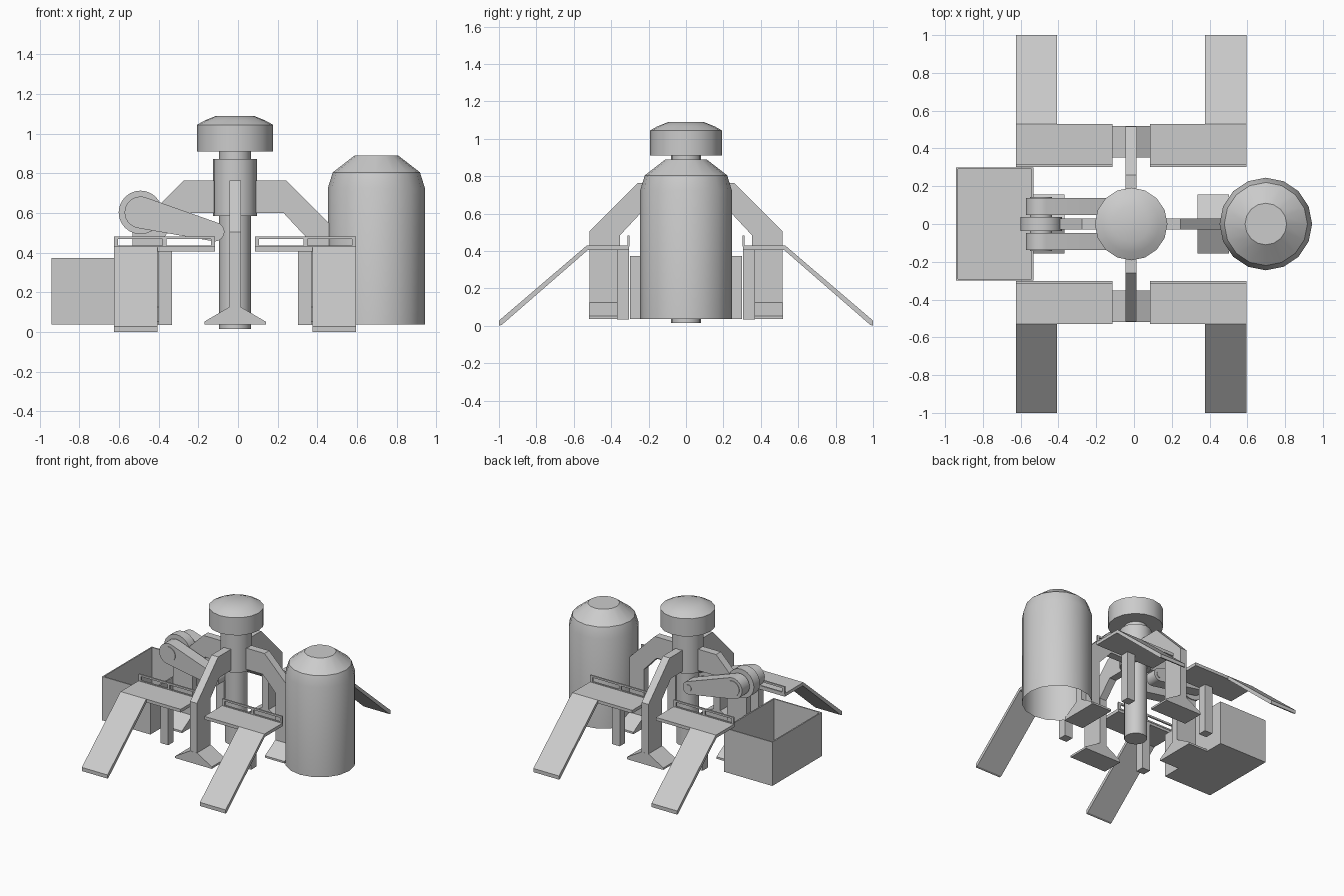
import bpy, bmesh
from math import pi, sin, cos, atan2, acos, hypot, radians
from mathutils import Matrix, Vector

if "Cube" in bpy.data.objects:
    bpy.data.objects.remove(bpy.data.objects["Cube"])

CX = -0.015  # axis of the central column


def finish(bm, name, smooth=False):
    bmesh.ops.recalc_face_normals(bm, faces=bm.faces)
    me = bpy.data.meshes.new(name)
    bm.to_mesh(me)
    bm.free()
    ob = bpy.data.objects.new(name, me)
    bpy.context.collection.objects.link(ob)
    if smooth:
        bpy.ops.object.select_all(action='DESELECT')
        ob.select_set(True)
        bpy.context.view_layer.objects.active = ob
        bpy.ops.object.shade_smooth_by_angle(angle=radians(30))
    return ob


def add_box(bm, x0, x1, y0, y1, z0, z1):
    m = Matrix.Translation(((x0 + x1) / 2, (y0 + y1) / 2, (z0 + z1) / 2))
    m = m @ Matrix.Diagonal((abs(x1 - x0), abs(y1 - y0), abs(z1 - z0), 1))
    return bmesh.ops.create_cube(bm, size=1, matrix=m)['verts']


def add_prism(bm, pts, a, b, place):
    """Extrude a 2D outline from a to b; place(u, v, w) gives the 3D point."""
    r0 = [bm.verts.new(place(u, v, a)) for u, v in pts]
    r1 = [bm.verts.new(place(u, v, b)) for u, v in pts]
    bm.faces.new(r0)
    bm.faces.new(r1)
    n = len(pts)
    for i in range(n):
        j = (i + 1) % n
        bm.faces.new((r0[i], r0[j], r1[j], r1[i]))


def lathe(name, prof, cx, n=16, cap_bottom=True):
    bm = bmesh.new()
    rings = [[bm.verts.new((cx + r * cos(2 * pi * i / n), r * sin(2 * pi * i / n), z))
              for i in range(n)] for r, z in prof]
    for p, q in zip(rings, rings[1:]):
        for i in range(n):
            j = (i + 1) % n
            bm.faces.new((p[i], p[j], q[j], q[i]))
    bm.faces.new(rings[-1])
    if cap_bottom:
        bm.faces.new(rings[0])
    return finish(bm, name, True)


def circle(c, r, n=24):
    return [(c[0] + r * cos(2 * pi * i / n), c[1] + r * sin(2 * pi * i / n)) for i in range(n)]


# central column and domed head
lathe("column", [(.08, .015), (.08, .585), (.111, .585), (.111, .873), (.08, .873), (.08, .915)], CX)
lathe("column_head", [(.192, .91), (.192, 1.045), (.15, 1.068), (.095, 1.09)], CX)

# storage tank, open underneath
lathe("tank", [(.245, .037), (.245, .725), (.22, .805), (.11, .89)], .698, cap_bottom=False)

# four arched legs with flared feet
leg = [(.06, .763), (.26, .763), (.517, .505), (.517, .10), (.352, .10),
       (.352, .485), (.245, .6), (.06, .6)]
foot = [(-.155, .037), (.155, .037), (.155, .052), (.03, .125), (-.03, .125), (-.155, .052)]
for k, side in enumerate(("right", "back", "left", "front")):
    rot = Matrix.Translation((CX, 0, 0)) @ Matrix.Rotation(k * pi / 2, 4, 'Z')
    bm = bmesh.new()
    add_prism(bm, leg, -.029, .029, lambda u, v, w: rot @ Vector((u, w, v)))
    finish(bm, side + "_leg")
    bm = bmesh.new()
    add_prism(bm, foot, .352, .518, lambda u, v, w: rot @ Vector((w, u, v)))
    finish(bm, side + "_foot")

# four platforms, each with post, railing and ramp
ramp = [(.53, .43), (1.0, .028), (1.0, .0), (.985, .005), (.525, .405)]
for sx, xs in ((1, "right"), (-1, "left")):
    for sy, ys in ((1, "back"), (-1, "front")):
        tag = ys + "_" + xs

        def X(u):
            return CX + sx * u

        def box(bm, x0, x1, y0, y1, z0, z1):
            add_box(bm, X(x0), X(x1), sy * y0, sy * y1, z0, z1)

        bm = bmesh.new()
        box(bm, .1, .61, .305, .53, .406, .43)
        finish(bm, tag + "_platform")
        bm = bmesh.new()
        box(bm, .318, .385, .305, .37, .035, .406)
        finish(bm, tag + "_post")
        bm = bmesh.new()
        box(bm, .1, .61, .302, .314, .468, .482)
        box(bm, .1, .61, .302, .314, .425, .436)
        for c in (.11, .355, .6):
            box(bm, c - .01, c + .01, .302, .314, .43, .47)
        finish(bm, tag + "_railing")
        bm = bmesh.new()
        add_prism(bm, ramp, .392, .61, lambda u, v, w: (X(w), sy * u, v))
        finish(bm, tag + "_ramp")

# open bin
bm = bmesh.new()
add_box(bm, -.942, -.533, -.3, .3, .037, .373)
bm.normal_update()
top = max(bm.faces, key=lambda f: f.calc_center_median().z)
bmesh.ops.inset_region(bm, faces=[top], thickness=.014)
res = bmesh.ops.extrude_face_region(bm, geom=[top])
verts = [g for g in res['geom'] if isinstance(g, bmesh.types.BMVert)]
bmesh.ops.translate(bm, verts=verts, vec=(0, 0, -.32))
if top.is_valid:
    bmesh.ops.delete(bm, geom=[top], context='FACES_ONLY')
finish(bm, "bin")

# pair of tapered arms around a drum
A, B, R, r = (-.492, .603), (-.117, .505), .08, .048
phi = atan2(B[1] - A[1], B[0] - A[0])
t = acos((R - r) / hypot(B[0] - A[0], B[1] - A[1]))
N = 16
arm = [(A[0] + R * cos(a), A[1] + R * sin(a))
       for a in (phi + t + (2 * pi - 2 * t) * i / N for i in range(N + 1))]
arm += [(B[0] + r * cos(a), B[1] + r * sin(a))
        for a in (phi - t + 2 * t * i / N for i in range(N + 1))]


def flat(u, v, w):
    return (u, w, v)


for s, nm in ((1, "back"), (-1, "front")):
    bm = bmesh.new()
    add_prism(bm, arm, s * .047, s * .138, flat)
    finish(bm, nm + "_arm", True)
    bm = bmesh.new()
    add_prism(bm, circle(A, .058), s * .03, s * .143, flat)
    add_prism(bm, circle(B, .026, 12), s * .04, s * .142, flat)
    finish(bm, nm + "_arm_pins", True)
bm = bmesh.new()
add_prism(bm, circle(A, .11), -.037, .037, flat)
finish(bm, "arm_drum", True)
